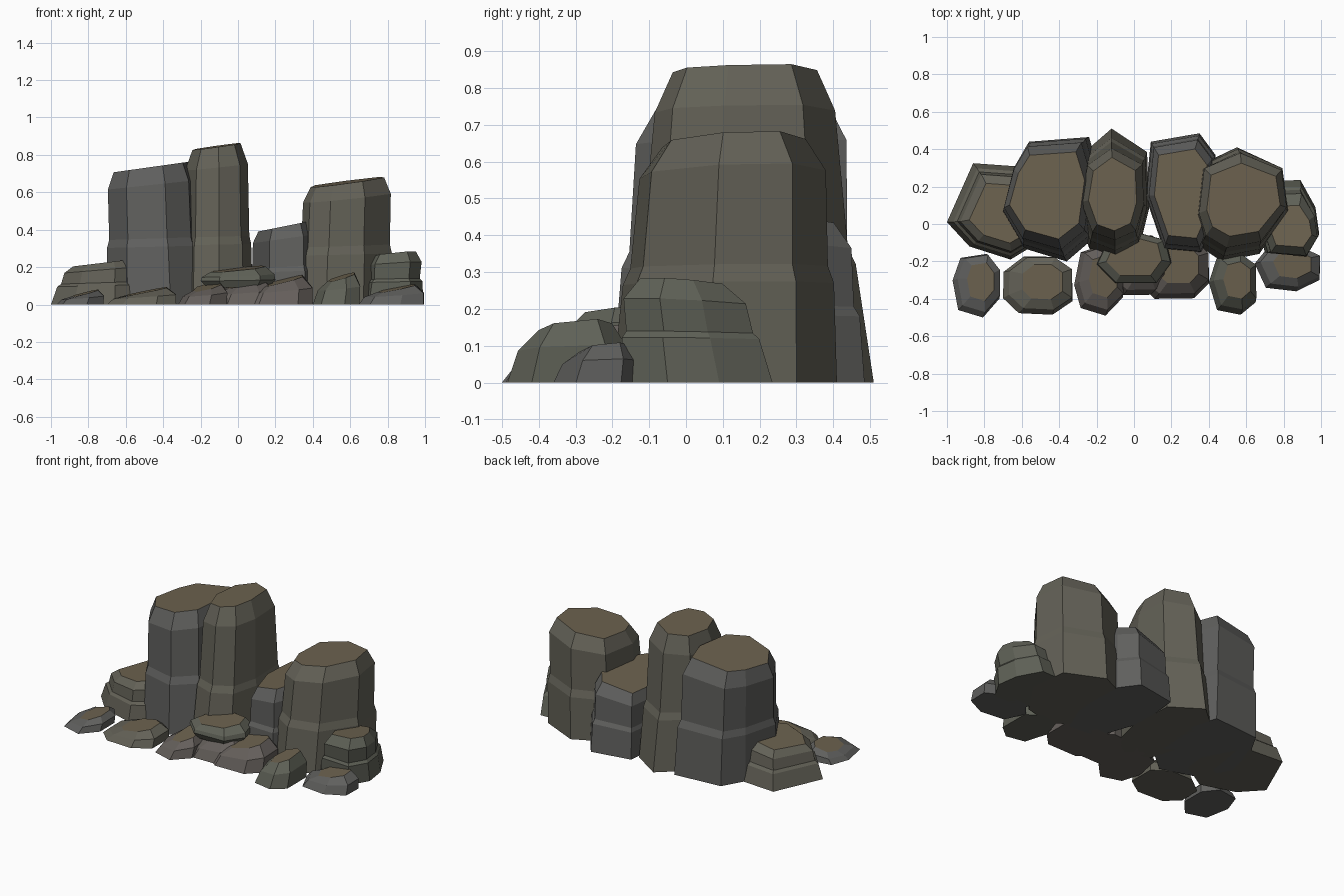
import bpy, bmesh, math, random
random.seed(4)


def material(name, rgb):
    m = bpy.data.materials.new(name)
    m.diffuse_color = (*rgb, 1)
    return m


GREY = material("grey_stone", (0.115, 0.115, 0.11))
WARM = material("warm_stone", (0.125, 0.12, 0.095))
MOSS = material("mossy_stone", (0.115, 0.12, 0.095))
PINK = material("reddish_stone", (0.13, 0.115, 0.105))
TOP = material("earth_top", (0.15, 0.122, 0.078))


def rock(name, outline, tiers, h, side, tilt=(0, 0), drift=(0, 0), z0=0):
    """Stack shrinking copies of an outline; tiers are (height fraction, x scale, y scale)."""
    cx = (min(p[0] for p in outline) + max(p[0] for p in outline)) / 2
    cy = (min(p[1] for p in outline) + max(p[1] for p in outline)) / 2
    bm = bmesh.new()
    rings = []
    for f, sx, sy in tiers:
        ring = []
        for x, y in outline:
            px, py = (x - cx) * sx, (y - cy) * sy
            z = z0 + h * f + (px * tilt[0] + py * tilt[1]) * f * f
            ring.append(bm.verts.new((cx + px + drift[0] * f, cy + py + drift[1] * f, max(z, 0))))
        rings.append(ring)
    n = len(outline)
    for a, b in zip(rings, rings[1:]):
        for i in range(n):
            j = (i + 1) % n
            bm.faces.new((a[i], a[j], b[j], b[i]))
    bm.faces.new(rings[0][::-1])
    bm.faces.new(rings[-1]).material_index = 1
    bmesh.ops.recalc_face_normals(bm, faces=bm.faces)
    me = bpy.data.meshes.new(name)
    bm.to_mesh(me)
    bm.free()
    me.materials.append(side)
    me.materials.append(TOP)
    bpy.context.collection.objects.link(bpy.data.objects.new(name, me))


def blob(cx, cy, rx, ry, n):
    """Irregular n-sided outline fitted to a given half width and half depth."""
    pts = []
    for i in range(n):
        a = math.tau * (i + 0.5 + random.uniform(-0.15, 0.15)) / n
        # slightly boxy ellipse
        pts.append((math.copysign(abs(math.cos(a)) ** 0.8, math.cos(a)),
                    math.copysign(abs(math.sin(a)) ** 0.8, math.sin(a))))
    x0, x1 = min(p[0] for p in pts), max(p[0] for p in pts)
    y0, y1 = min(p[1] for p in pts), max(p[1] for p in pts)
    return [(cx + rx * (2 * (x - x0) / (x1 - x0) - 1),
             cy + ry * (2 * (y - y0) / (y1 - y0) - 1)) for x, y in pts]


BOULDER = [(0, 1, 1), (0.6, 0.91, 0.9), (1, 0.58, 0.6)]

# Tall columns
rock("left_column",
     [(-0.36, -0.20), (-0.22, -0.08), (-0.18, 0.25), (-0.24, 0.465), (-0.56, 0.44),
      (-0.64, 0.30), (-0.70, 0.06), (-0.59, -0.13)],
     [(0, 1, 1), (0.42, 0.96, 0.95), (0.48, 0.91, 0.89), (0.87, 0.9, 0.86), (1, 0.77, 0.70)],
     0.735, GREY, (0.14, 0.0), (-0.025, 0.02))
rock("centre_column",
     [(-0.10, -0.19), (0.03, -0.12), (0.08, 0.08), (0.07, 0.385), (-0.12, 0.51),
      (-0.27, 0.38), (-0.31, 0.10), (-0.24, -0.13)],
     [(0, 1, 1), (0.38, 0.95, 0.86), (0.43, 0.90, 0.80), (0.87, 0.86, 0.70), (1, 0.66, 0.56)],
     0.845, WARM, (0.14, 0.02), (0.0, 0.0))
rock("right_column",
     [(0.47, -0.20), (0.67, -0.16), (0.82, 0.06), (0.79, 0.30), (0.55, 0.41),
      (0.34, 0.31), (0.31, 0.02), (0.35, -0.12)],
     [(0, 1, 1), (0.41, 0.98, 0.94), (0.48, 0.93, 0.88), (0.87, 0.92, 0.83), (1, 0.77, 0.64)],
     0.655, WARM, (0.13, 0.04), (0.02, 0.025))
rock("back_column",
     [(0.16, -0.14), (0.36, -0.16), (0.45, 0.05), (0.435, 0.37), (0.35, 0.485),
      (0.09, 0.44), (0.06, 0.15)],
     [(0, 1, 1), (0.42, 0.97, 0.96), (0.48, 0.92, 0.91), (0.84, 0.90, 0.89), (1, 0.75, 0.74)],
     0.42, GREY, (0.2, 0.0))

# Low stepped shoulders
rock("left_ledge",
     [(-0.66, -0.19), (-0.48, -0.08), (-0.45, 0.20), (-0.58, 0.305), (-0.86, 0.325),
      (-1.0, 0.01), (-0.88, -0.12)],
     [(0, 1, 1), (0.45, 0.91, 0.91), (0.52, 0.84, 0.84), (0.83, 0.80, 0.80), (1, 0.64, 0.62)],
     0.225, WARM, (0.12, 0.0), (0.02, -0.01))
rock("right_ledge",
     [(0.70, -0.15), (0.92, -0.17), (0.99, -0.05), (0.97, 0.09), (0.89, 0.235),
      (0.72, 0.23), (0.64, 0.05)],
     [(0, 1, 1), (0.44, 0.93, 0.92), (0.50, 0.84, 0.85), (0.80, 0.86, 0.82), (1, 0.66, 0.55)],
     0.27, MOSS, (0.1, -0.06), (0.02, -0.045))

# Scattered boulders: name, centre, half sizes, sides, height, material, tilt
for name, cx, cy, rx, ry, n, h, side, tilt in [
    ("boulder_far_left", -0.845, -0.33, 0.125, 0.17, 7, 0.06, GREY, (0.25, 0.05)),
    ("boulder_left", -0.515, -0.33, 0.185, 0.155, 8, 0.07, WARM, (0.2, 0.05)),
    ("boulder_mid_left", -0.19, -0.30, 0.13, 0.19, 7, 0.095, PINK, (0.25, 0.15)),
    ("boulder_middle", 0.02, -0.22, 0.17, 0.16, 8, 0.11, PINK, (0.2, 0.1)),
    ("boulder_mid_right", 0.21, -0.24, 0.19, 0.16, 8, 0.125, PINK, (0.25, 0.1)),
    ("boulder_right", 0.525, -0.32, 0.125, 0.165, 7, 0.145, MOSS, (0.3, 0.1)),
    ("boulder_far_right", 0.82, -0.235, 0.175, 0.125, 7, 0.085, GREY, (0.2, 0.1)),
]:
    rock(name, blob(cx, cy, rx, ry, n), BOULDER, h, side, tilt, (0.025, 0.02))

# Flat slab resting on the middle boulders
rock("resting_slab",
     [(-0.10, -0.32), (0.12, -0.32), (0.20, -0.21), (0.17, -0.09), (0.02, -0.05),
      (-0.14, -0.09), (-0.20, -0.22)],
     [(0, 0.82, 0.82), (0.4, 1, 1), (0.65, 0.97, 0.97), (1, 0.74, 0.74)],
     0.10, MOSS, (0.1, 0.08), (0.0, 0.01), 0.09)
